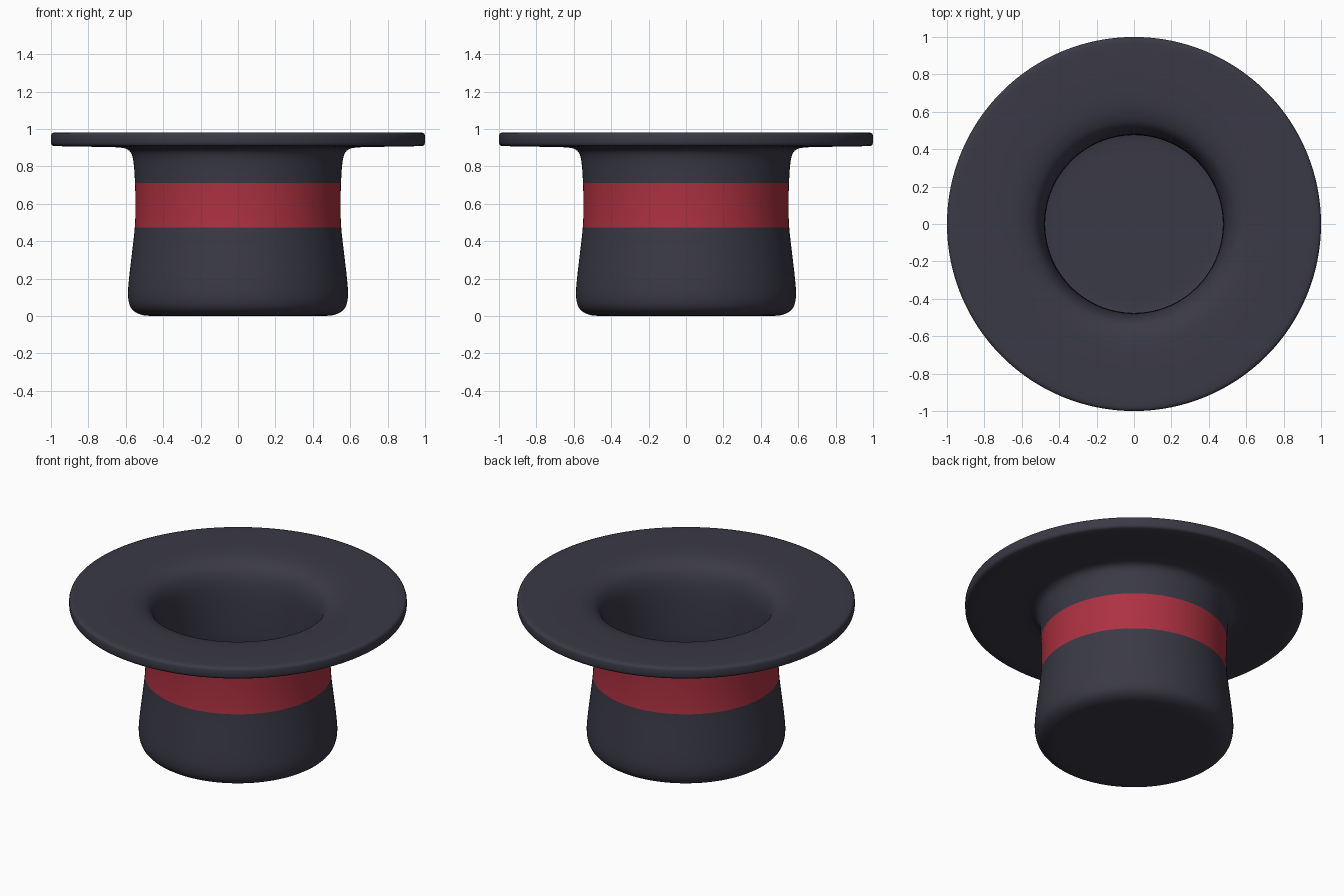
import bpy, bmesh, math
from mathutils import Vector

if "Cube" in bpy.data.objects:
    bpy.data.objects.remove(bpy.data.objects["Cube"])

SEGMENTS = 128
BAND_LOW, BAND_HIGH = 0.475, 0.715


def material(name, rgb):
    m = bpy.data.materials.new(name)
    m.diffuse_color = (*rgb, 1)
    m.use_nodes = True
    m.node_tree.nodes["Principled BSDF"].inputs["Base Color"].default_value = m.diffuse_color
    return m


def smooth_curve(points, steps=4):
    """Catmull-Rom curve through (radius, height) points."""
    p = [Vector(q) for q in points]
    p = [2 * p[0] - p[1]] + p + [2 * p[-1] - p[-2]]
    out = []
    for a, b, c, d in zip(p, p[1:], p[2:], p[3:]):
        for i in range(steps):
            t = i / steps
            out.append(0.5 * (2 * b + (c - a) * t + (2 * a - 5 * b + 4 * c - d) * t**2
                              + (3 * b - a - 3 * c + d) * t**3))
    return out + [p[-2]]


# Outside: closed crown at the bottom, waisted wall, flare into the brim underside
outer = smooth_curve([
    (0.30, 0.005), (0.46, 0.003), (0.53, 0.014), (0.573, 0.048), (0.588, 0.11),
    (0.583, 0.20), (0.568, 0.33), (0.552, BAND_LOW), (0.548, 0.60), (0.551, BAND_HIGH),
    (0.556, 0.80), (0.566, 0.86), (0.59, 0.893), (0.64, 0.904), (0.75, 0.907), (0.985, 0.911)])
# Brim edge
edge = [Vector(q) for q in [(0.996, 0.917), (1.0, 0.93), (1.0, 0.966), (0.996, 0.978), (0.985, 0.983)]]
# Inside: brim top, rolled mouth, inner wall and floor
inner = smooth_curve([
    (0.97, 0.985), (0.80, 0.984), (0.67, 0.979), (0.59, 0.965), (0.53, 0.932), (0.495, 0.87),
    (0.48, 0.78), (0.475, 0.62), (0.478, 0.48), (0.495, 0.33), (0.51, 0.20),
    (0.511, 0.13), (0.495, 0.095), (0.45, 0.08), (0.30, 0.078)])

# Lathe the profile
bm = bmesh.new()
rings = []
for r, z in outer + edge + inner:
    rings.append([bm.verts.new((r * math.cos(a), r * math.sin(a), z))
                  for a in (2 * math.pi * i / SEGMENTS for i in range(SEGMENTS))])
for k, (lo, hi) in enumerate(zip(rings, rings[1:])):
    for i in range(SEGMENTS):
        j = (i + 1) % SEGMENTS
        f = bm.faces.new((lo[i], lo[j], hi[j], hi[i]))
        # Ribbon on the outside wall only
        if k < len(outer) - 1 and BAND_LOW < f.calc_center_median().z < BAND_HIGH:
            f.material_index = 1
# Crown and floor centres
for ring, z in ((rings[0], 0.006), (rings[-1], 0.078)):
    c = bm.verts.new((0, 0, z))
    for i in range(SEGMENTS):
        bm.faces.new((ring[i], ring[(i + 1) % SEGMENTS], c))
bmesh.ops.recalc_face_normals(bm, faces=bm.faces)
for f in bm.faces:
    f.smooth = True
# Rest exactly on the ground
low = min(v.co.z for v in bm.verts)
for v in bm.verts:
    v.co.z -= low

mesh = bpy.data.meshes.new("top_hat")
bm.to_mesh(mesh)
bm.free()
mesh.materials.append(material("charcoal felt", (0.042, 0.041, 0.061)))
mesh.materials.append(material("red ribbon", (0.42, 0.031, 0.053)))
hat = bpy.data.objects.new("top_hat", mesh)
bpy.context.collection.objects.link(hat)
